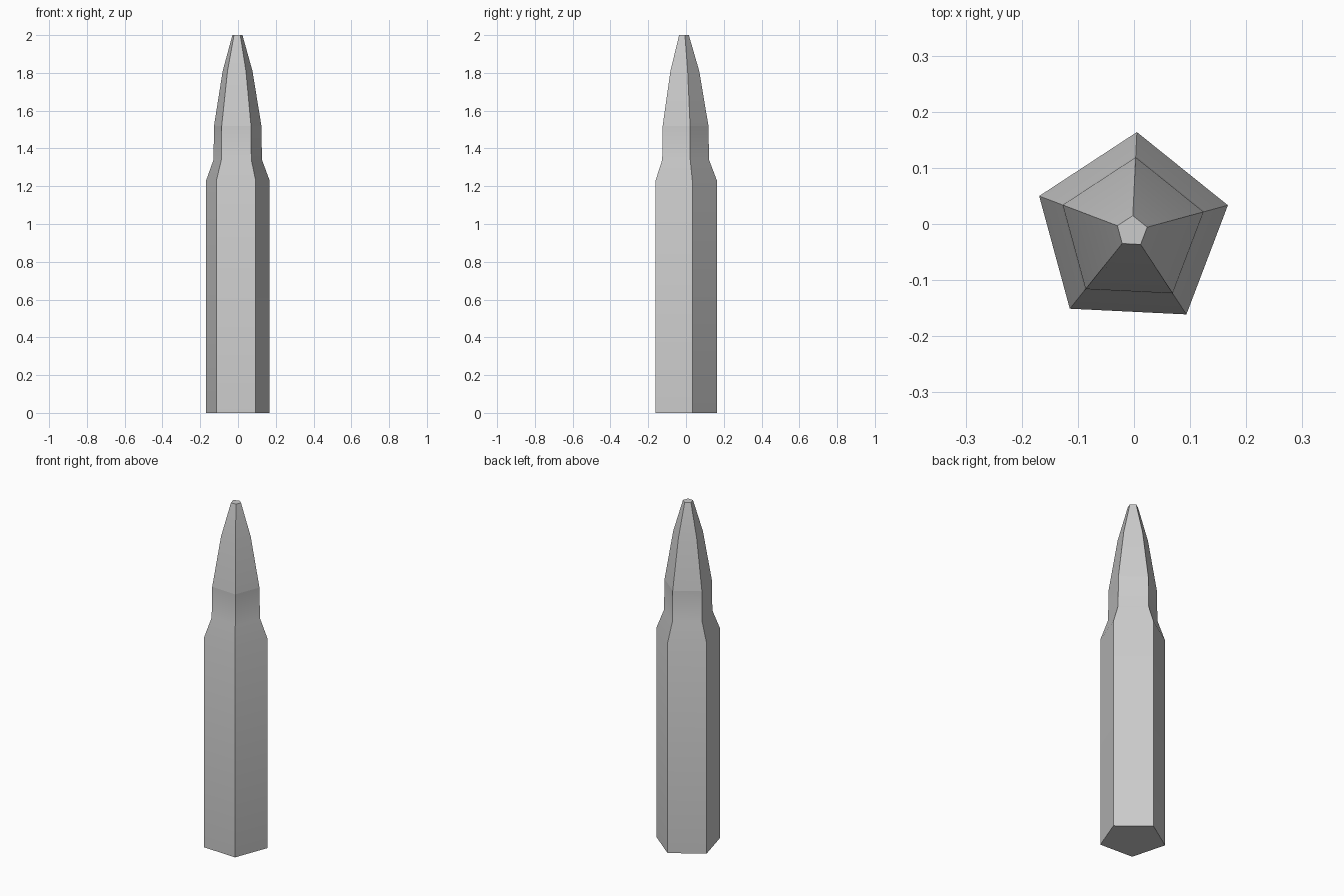
import bpy, bmesh, math

if "Cube" in bpy.data.objects:
    bpy.data.objects.remove(bpy.data.objects["Cube"])

SIDES = 5
START = math.radians(87.2)
CX, CY = -0.0035, -0.013


def lathe(name, profile, cap_bottom=False, cap_top=False):
    """Five-sided turned shape from (radius, height) pairs."""
    bm = bmesh.new()
    rings = []
    for r, z in profile:
        rings.append([bm.verts.new((CX + r * math.cos(START + i * math.tau / SIDES),
                                    CY + r * math.sin(START + i * math.tau / SIDES), z))
                      for i in range(SIDES)])
    for a, b in zip(rings, rings[1:]):
        for i in range(SIDES):
            j = (i + 1) % SIDES
            bm.faces.new((a[i], a[j], b[j], b[i]))
    if cap_bottom:
        bm.faces.new(rings[0][::-1])
    if cap_top:
        bm.faces.new(rings[-1])
    mesh = bpy.data.meshes.new(name)
    bm.to_mesh(mesh)
    bm.free()
    obj = bpy.data.objects.new(name, mesh)
    bpy.context.collection.objects.link(obj)
    bpy.ops.object.select_all(action='DESELECT')
    obj.select_set(True)
    bpy.context.view_layer.objects.active = obj
    bpy.ops.object.shade_smooth_by_angle(angle=math.radians(30))
    return obj


# Cartridge case: straight body, shoulder, neck
lathe("case", [(0.177, 0), (0.177, 1.23), (0.135, 1.34), (0.132, 1.52)], cap_bottom=True)

# Tapered tip with a small flat end
lathe("tip", [(0.132, 1.52), (0.083, 1.81), (0.028, 2.0)], cap_top=True)
